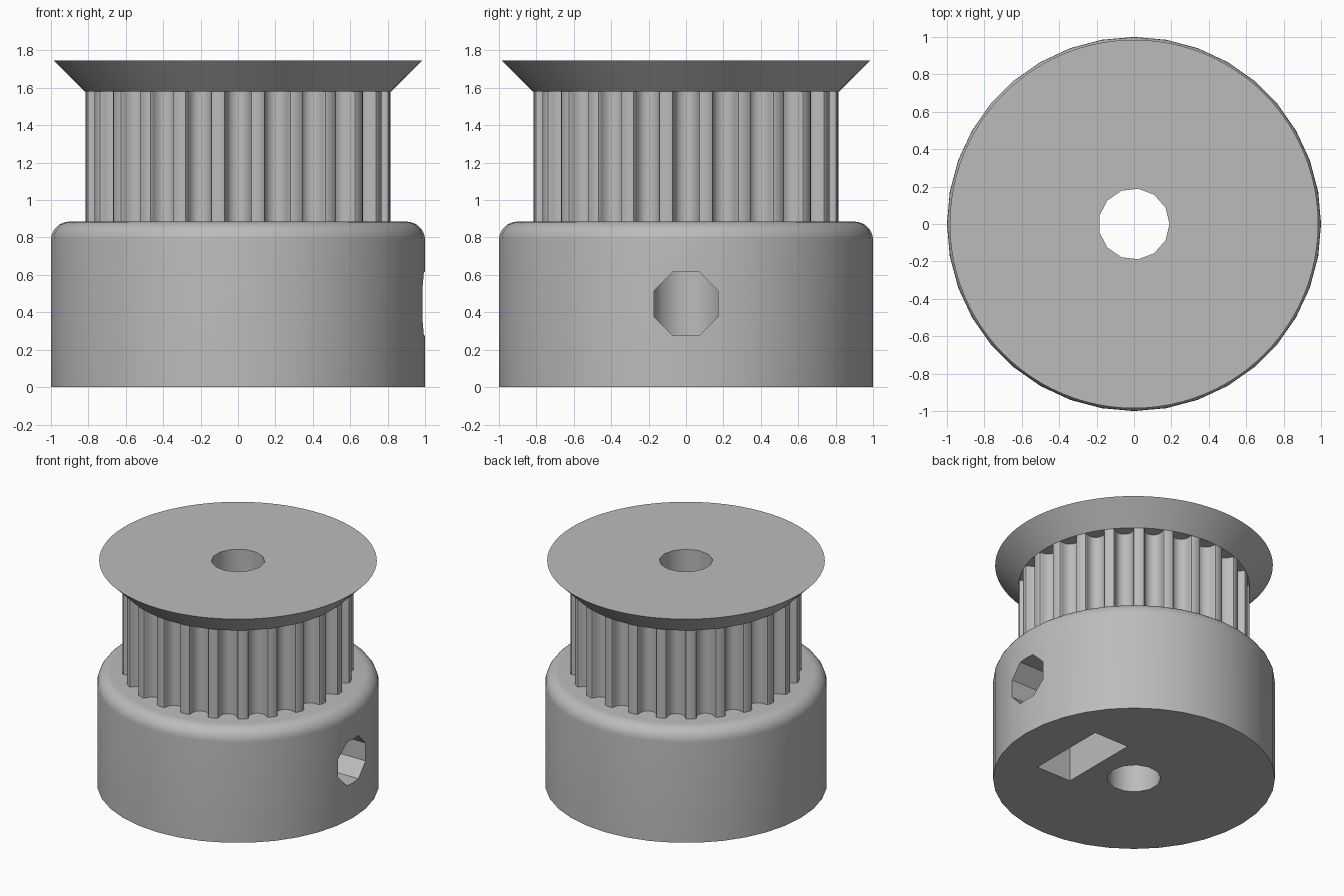
import bpy
import bmesh
from math import sin, cos, pi, radians, sqrt
from mathutils import Matrix, Vector

cube = bpy.data.objects.get("Cube")
if cube:
    bpy.data.objects.remove(cube, do_unlink=True)

TEETH = 24
BASE_TOP, TEETH_TOP, TOP = 0.885, 1.58, 1.745
TOOTH_R, FLANGE_R, BORE_R = 0.82, 0.985, 0.19
SCREW_Z = 0.445

grey = bpy.data.materials.new("plain_grey")
grey.use_nodes = True
colour = (0.5, 0.5, 0.5, 1)
grey.diffuse_color = colour
grey.node_tree.nodes["Principled BSDF"].inputs["Base Color"].default_value = colour


def make_object(name, bm):
    bmesh.ops.recalc_face_normals(bm, faces=bm.faces)
    mesh = bpy.data.meshes.new(name)
    bm.to_mesh(mesh)
    bm.free()
    mesh.materials.append(grey)
    obj = bpy.data.objects.new(name, mesh)
    bpy.context.collection.objects.link(obj)
    return obj


def lathe(name, profile, sides):
    """Solid of revolution from (radius, height) pairs, bottom to top."""
    bm = bmesh.new()
    rings = [[bm.verts.new((r * cos(2 * pi * i / sides), r * sin(2 * pi * i / sides), z))
              for i in range(sides)] for r, z in profile]
    for low, high in zip(rings, rings[1:]):
        for i in range(sides):
            j = (i + 1) % sides
            bm.faces.new((low[i], low[j], high[j], high[i]))
    bm.faces.new(rings[0])
    bm.faces.new(rings[-1])
    return make_object(name, bm)


def prism(name, outline, low, high, matrix=Matrix()):
    """Extrude a flat outline along local z, then place it."""
    bm = bmesh.new()
    face = bm.faces.new([bm.verts.new((x, y, low)) for x, y in outline])
    moved = bmesh.ops.extrude_face_region(bm, geom=[face])["geom"]
    bmesh.ops.translate(bm, vec=(0, 0, high - low),
                        verts=[v for v in moved if isinstance(v, bmesh.types.BMVert)])
    bm.transform(matrix)
    return make_object(name, bm)


def cut(obj, cutter):
    mod = obj.modifiers.new("cut", "BOOLEAN")
    mod.operation = "DIFFERENCE"
    mod.solver = "EXACT"
    mod.object = cutter
    bpy.context.view_layer.objects.active = obj
    bpy.ops.object.modifier_apply(modifier=mod.name)


def polygon(radius, sides, turn=0.0):
    return [(radius * cos(2 * pi * i / sides + turn), radius * sin(2 * pi * i / sides + turn))
            for i in range(sides)]


# Hub with a rounded upper rim
round_r = 0.1
rim = [(1 - round_r + round_r * cos(a), BASE_TOP - round_r + round_r * sin(a))
       for a in (radians(90 * i / 8) for i in range(9))]
hub = lathe("hub", [(1, 0)] + rim, 36)

# Toothed barrel: one belt groove repeated around the axis
half_groove = [(0.083, 0), (0.072, 0.004), (0.066, 0.0145), (0.064, 0.0265),
               (0.061, 0.038), (0.056, 0.049), (0.05, 0.06), (0.04, 0.071),
               (0.0275, 0.0785), (0.0145, 0.083)]
groove = [(-x, d) for x, d in half_groove] + [(0, 0.085)] + half_groove[::-1]
seat = sqrt(TOOTH_R ** 2 - half_groove[0][0] ** 2)
outline = []
for i in range(TEETH):
    turn = Matrix.Rotation(2 * pi * i / TEETH, 2)
    outline += [tuple(turn @ Vector((x, d - seat))) for x, d in groove]
barrel = prism("toothed_barrel", outline, BASE_TOP - 0.01, TEETH_TOP + 0.01)

# Conical belt flange
flange = lathe("belt_flange", [(TOOTH_R, TEETH_TOP), (FLANGE_R, TOP)], TEETH * 4)

# Shaft bore through every part
bore = prism("bore_cutter", polygon(BORE_R, 13), -0.2, TOP + 0.2)
for part in (hub, barrel, flange):
    cut(part, bore)

# Set screw hole along +x, and nut trap open at the bottom
along_x = Matrix(((0, 0, 1, 0), (1, 0, 0, 0), (0, 1, 0, SCREW_Z), (0, 0, 0, 1)))
screw = prism("screw_cutter", polygon(0.184, 8, pi / 8), 0, 1.2, along_x)
nut_half = 0.318
point = nut_half / cos(pi / 6)
trap_outline = [(-nut_half, -0.6), (nut_half, -0.6), (nut_half, point / 2),
                (0, point), (-nut_half, point / 2)]
trap = prism("nut_cutter", trap_outline, 0.327, 0.627, along_x)
cut(hub, trap)
cut(hub, screw)

for cutter in (bore, screw, trap):
    bpy.data.objects.remove(cutter, do_unlink=True)

# Smooth curved walls, keep hard edges
for part in (hub, barrel, flange):
    bpy.ops.object.select_all(action="DESELECT")
    part.select_set(True)
    bpy.context.view_layer.objects.active = part
    bpy.ops.object.shade_smooth_by_angle(angle=radians(30))
